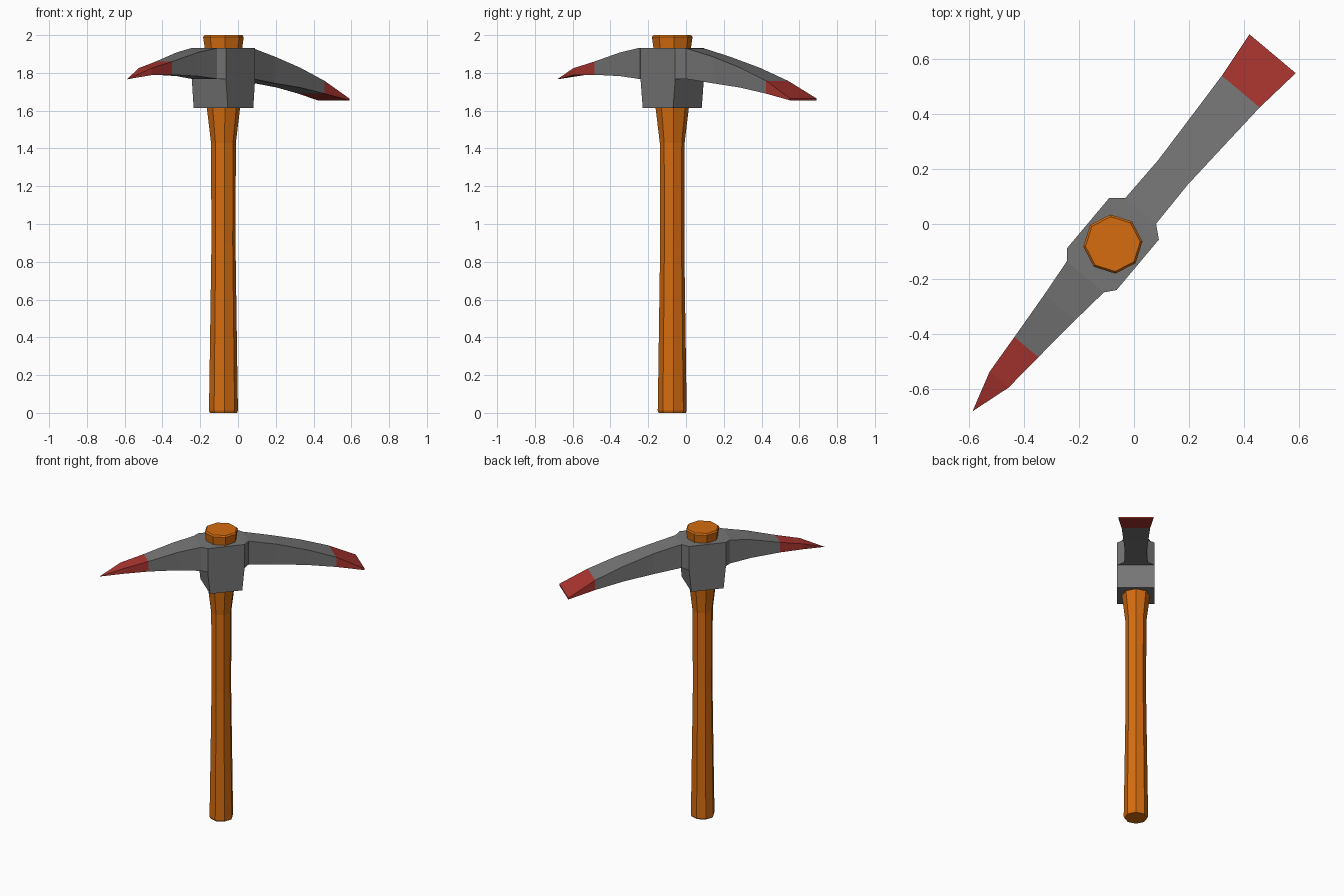
import bpy, bmesh, math
from mathutils import Matrix

if "Cube" in bpy.data.objects:
    bpy.data.objects.remove(bpy.data.objects["Cube"])

# Tool frame: local x runs along the head, origin on the handle axis
FRAME = Matrix.Translation((-0.077, -0.073, 0)) @ Matrix.Rotation(math.radians(50), 4, 'Z')


def material(name, rgb):
    m = bpy.data.materials.new(name)
    m.diffuse_color = (*rgb, 1)
    m.use_nodes = True
    m.node_tree.nodes["Principled BSDF"].inputs["Base Color"].default_value = m.diffuse_color
    return m


wood = material("orange wood", (0.66, 0.15, 0.005))
steel = material("grey steel", (0.18, 0.18, 0.18))
red = material("red tip", (0.41, 0.036, 0.029))


def loft(name, rings, mats, paint=None):
    """Skin a list of equal-length point rings, with flat end caps."""
    bm = bmesh.new()
    loops = [[bm.verts.new(p) for p in ring] for ring in rings]
    n = len(loops[0])
    for a, b in zip(loops, loops[1:]):
        for i in range(n):
            j = (i + 1) % n
            bm.faces.new((a[i], a[j], b[j], b[i]))
    bm.faces.new(loops[0][::-1])
    bm.faces.new(loops[-1])
    bmesh.ops.remove_doubles(bm, verts=bm.verts, dist=0.0005)
    bmesh.ops.recalc_face_normals(bm, faces=bm.faces)
    if paint:
        for f in bm.faces:
            f.material_index = paint(f.calc_center_median())
    bm.transform(FRAME)
    me = bpy.data.meshes.new(name)
    bm.to_mesh(me)
    bm.free()
    for m in mats:
        me.materials.append(m)
    ob = bpy.data.objects.new(name, me)
    bpy.context.collection.objects.link(ob)
    return ob


def octagon(r, z):
    return [(r * math.cos(k * math.pi / 4 ), r * math.sin(k * math.pi / 4), z) for k in range(8)]


def section(s, w, top, bottom):
    return [(s, -w, bottom), (s, w, bottom), (s, w, top), (s, -w, top)]


# Handle: eight-sided, flared at both ends
profile = [(0.072, 0), (0.077, 0.012), (0.074, 0.2), (0.064, 0.9), (0.066, 1.43),
           (0.089, 1.62), (0.1, 1.935), (0.108, 1.99), (0.1, 2.0)]
loft("handle", [octagon(r, z) for r, z in profile], [wood])

# Head: pointed pick on one side, widening chisel on the other
stations = [(-0.795, 0.0, 1.766, 1.766), (-0.645, 0.045, 1.825, 1.788),
            (-0.49, 0.057, 1.86, 1.79), (-0.30, 0.073, 1.908, 1.783),
            (-0.156, 0.088, 1.932, 1.768), (-0.12, 0.118, 1.932, 1.768),
            (0.12, 0.118, 1.932, 1.768), (0.158, 0.073, 1.93, 1.768),
            (0.34, 0.07, 1.886, 1.745), (0.538, 0.08, 1.827, 1.722),
            (0.725, 0.09, 1.758, 1.69), (0.905, 0.11, 1.665, 1.655)]
loft("pick_head", [section(*p) for p in stations], [steel, red],
     lambda c: int(c.x < -0.49 or c.x > 0.725))

# Socket: tapered block under the head that grips the handle


def socket_ring(s, z):
    return [(-s, -0.118, z), (s, -0.118, z), (s, 0.118, z), (-s, 0.118, z)]


loft("head_socket", [socket_ring(0.105, 1.615), socket_ring(0.12, 1.768)], [steel])
